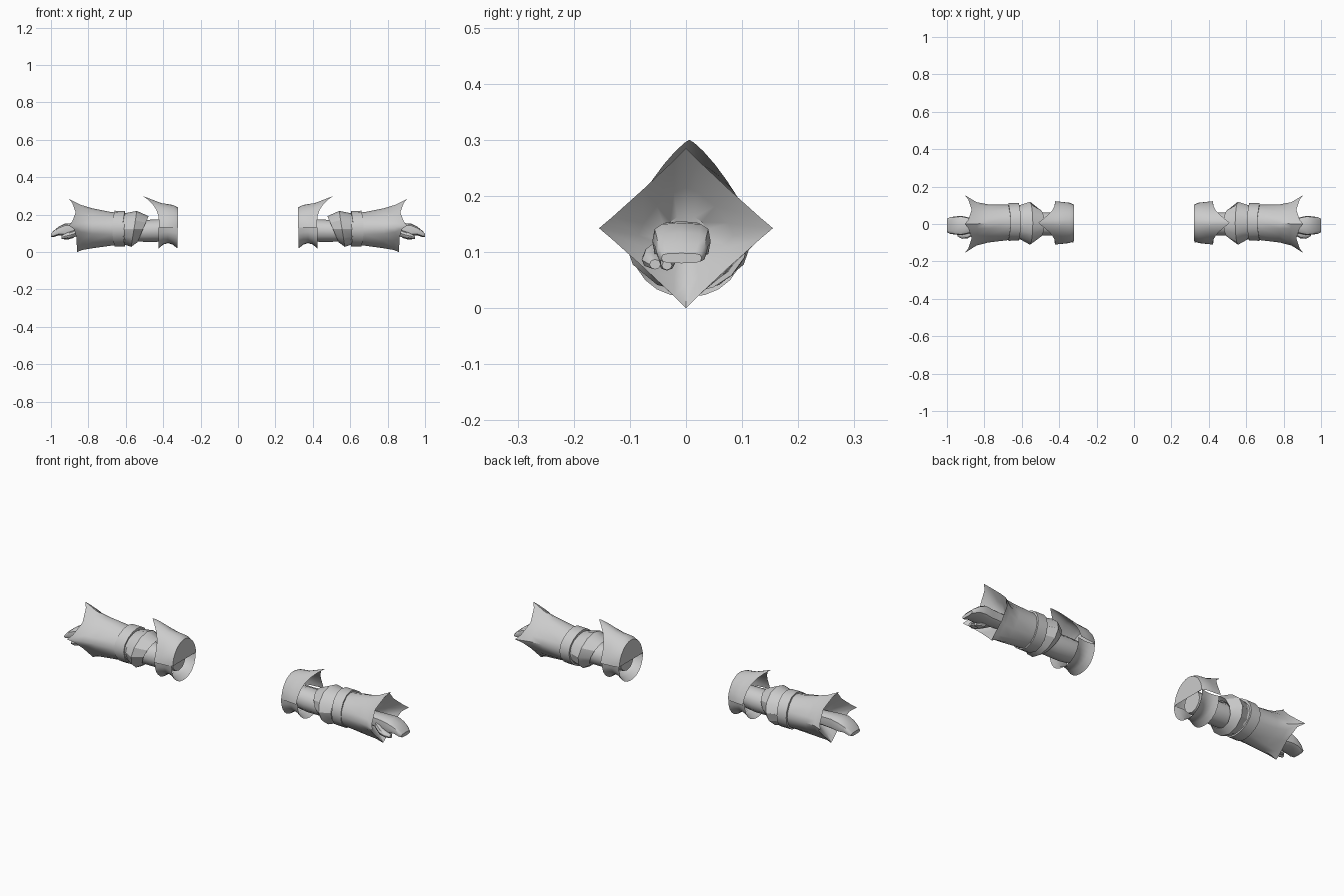
import bpy, bmesh, math

cube = bpy.data.objects.get("Cube")
if cube:
    bpy.data.objects.remove(cube, do_unlink=True)

grey = bpy.data.materials.new("plain grey")
grey.use_nodes = True
grey.diffuse_color = (0.6, 0.6, 0.6, 1)
grey.node_tree.nodes["Principled BSDF"].inputs["Base Color"].default_value = (0.6, 0.6, 0.6, 1)


def power(v, e):
    return math.copysign(abs(v) ** e, v)


def section(x, cy, cz, ry, rz, p=2.0, n=16, start=0.0, sweep=360.0, shift=None):
    """Superellipse slice across the arm; p=1 is a diamond, shift moves points along x."""
    closed = sweep >= 360
    pts = []
    for i in range(n if closed else n + 1):
        a = math.radians(start + sweep * i / n)
        c, s = math.cos(a), math.sin(a)
        c, s = (0 if abs(c) < 1e-6 else c), (0 if abs(s) < 1e-6 else s)
        pts.append((x + (shift(a) if shift else 0),
                    cy + ry * power(c, 2 / p), cz + rz * power(s, 2 / p)))
    return pts


def loft(name, rings, closed=True, cap_start=False, cap_end=False, angle=40):
    """Skin a list of slices, then mirror the part to the other arm."""
    bm = bmesh.new()
    rows = [[bm.verts.new(p) for p in r] for r in rings]
    n = len(rows[0])
    for a, b in zip(rows, rows[1:]):
        for i in range(n if closed else n - 1):
            j = (i + 1) % n
            bm.faces.new((a[i], a[j], b[j], b[i]))
    if cap_start:
        bm.faces.new(rows[0])
    if cap_end:
        bm.faces.new(rows[-1])
    bmesh.ops.recalc_face_normals(bm, faces=bm.faces)
    mesh = bpy.data.meshes.new(name)
    bm.to_mesh(mesh)
    bm.free()
    mesh.materials.append(grey)
    ob = bpy.data.objects.new(name, mesh)
    bpy.context.collection.objects.link(ob)
    bpy.ops.object.select_all(action='DESELECT')
    ob.select_set(True)
    bpy.context.view_layer.objects.active = ob
    mod = ob.modifiers.new("Mirror", 'MIRROR')
    mod.use_mirror_merge = False
    bpy.ops.object.modifier_apply(modifier=mod.name)
    bpy.ops.object.shade_smooth_by_angle(angle=math.radians(angle))
    return ob


# Flared forearm guard with four pointed corners and a recessed mouth
def tips(a):
    return 0.037 * math.cos(2 * a) ** 2 * min(1, 1 + math.sin(a)) - 0.008 * max(0, -math.sin(a))


loft("forearm_guard", [
    section(0.56, 0.01, 0.125, 0.075, 0.075),
    section(0.61, 0.01, 0.123, 0.092, 0.085),
    section(0.68, 0.008, 0.124, 0.095, 0.090, 1.8),
    section(0.78, 0.003, 0.127, 0.102, 0.107, 1.5),
    section(0.835, 0.001, 0.132, 0.116, 0.121, 1.25, shift=lambda a: 0.2 * tips(a)),
    section(0.868, 0, 0.1425, 0.155, 0.1425, 0.97, shift=tips),
    section(0.835, 0, 0.130, 0.085, 0.085, 1.4),
    section(0.80, 0, 0.125, 0.04, 0.04, 2),
], cap_start=True, cap_end=True)


# Raised strap around the forearm
def strap_bend(a):
    return 0.012 * math.cos(a) ** 2 - 0.004


loft("forearm_strap", [
    section(0.608, 0.01, 0.124, 0.088, 0.083, shift=strap_bend),
    section(0.608, 0.012, 0.125, 0.100, 0.094, shift=strap_bend),
    section(0.664, 0.011, 0.125, 0.101, 0.096, 1.9, shift=strap_bend),
    section(0.664, 0.010, 0.125, 0.088, 0.085, 1.9, shift=strap_bend),
])


# Elbow guard, its edge reaching towards the shoulder on the upper side
def elbow_edge(a):
    return -0.03 * math.sin(a)


loft("elbow_guard", [
    section(0.53, 0.003, 0.122, 0.060, 0.055, n=12, shift=elbow_edge),
    section(0.508, 0.003, 0.122, 0.078, 0.070, n=12, shift=elbow_edge),
    section(0.556, 0.004, 0.124, 0.115, 0.096, 1.9, n=12, shift=lambda a: -0.015 * math.sin(a)),
    section(0.612, 0.010, 0.124, 0.090, 0.082, n=12),
], angle=30)

# Upper arm between the shoulder and the elbow
loft("upper_arm", [
    section(0.35, 0, 0.12, 0.055, 0.055, n=12),
    section(0.43, 0, 0.115, 0.062, 0.060, n=12),
    section(0.50, 0, 0.113, 0.062, 0.058, n=12),
    section(0.57, 0, 0.118, 0.065, 0.062, n=12),
], cap_start=True, cap_end=True)


# Shoulder dome, drawn out to a spike over the arm
def arch(x, hw, h, p=2.0, shift=None):
    return section(x, 0.006, 0.13, hw, h, p, n=16, sweep=180, shift=shift)


def spike(a):
    return 0.088 * abs(math.sin(a)) ** 5


loft("shoulder_dome", [
    arch(0.322, 0.098, 0.108, 1.9),
    arch(0.345, 0.108, 0.121, 1.8),
    arch(0.385, 0.112, 0.132, 1.6, shift=lambda a: 0.3 * spike(a)),
    arch(0.422, 0.116, 0.170, 1.25, shift=spike),
], closed=False, cap_start=True)


# Lower shoulder plate, waisted between its pointed ends
def cradle(x, hw, h):
    return section(x, 0.003, 0.132, hw, h, 2.2, n=12, start=180, sweep=180)


loft("shoulder_lower_plate", [
    cradle(0.324, 0.102, 0.112),
    cradle(0.350, 0.097, 0.092),
    cradle(0.375, 0.095, 0.084),
    cradle(0.400, 0.098, 0.092),
    cradle(0.424, 0.104, 0.112),
], closed=False)

# Mitten-like hand, fingers curling down at the tips
loft("hand", [
    section(0.80, -0.004, 0.122, 0.034, 0.032, 3, n=12),
    section(0.88, -0.008, 0.121, 0.042, 0.034, 3.5, n=12),
    section(0.925, -0.008, 0.119, 0.052, 0.033, 3.5, n=12),
    section(0.96, -0.008, 0.112, 0.048, 0.023, 3.5, n=12),
    section(0.985, -0.008, 0.098, 0.044, 0.017, 3.5, n=12),
    section(1.0, -0.008, 0.089, 0.036, 0.009, 3.5, n=12),
], cap_start=True, cap_end=True)

# Thumb below the front edge of the hand
loft("thumb", [
    section(0.85, -0.035, 0.108, 0.020, 0.020, n=8),
    section(0.89, -0.058, 0.093, 0.019, 0.018, n=8),
    section(0.92, -0.062, 0.086, 0.017, 0.015, n=8),
    section(0.945, -0.055, 0.078, 0.010, 0.009, n=8),
], cap_start=True, cap_end=True)

# Curled finger beneath the palm
loft("curled_finger", [
    section(0.88, -0.030, 0.088, 0.014, 0.013, n=8),
    section(0.91, -0.034, 0.079, 0.014, 0.012, n=8),
    section(0.93, -0.034, 0.076, 0.009, 0.008, n=8),
], cap_start=True, cap_end=True)
